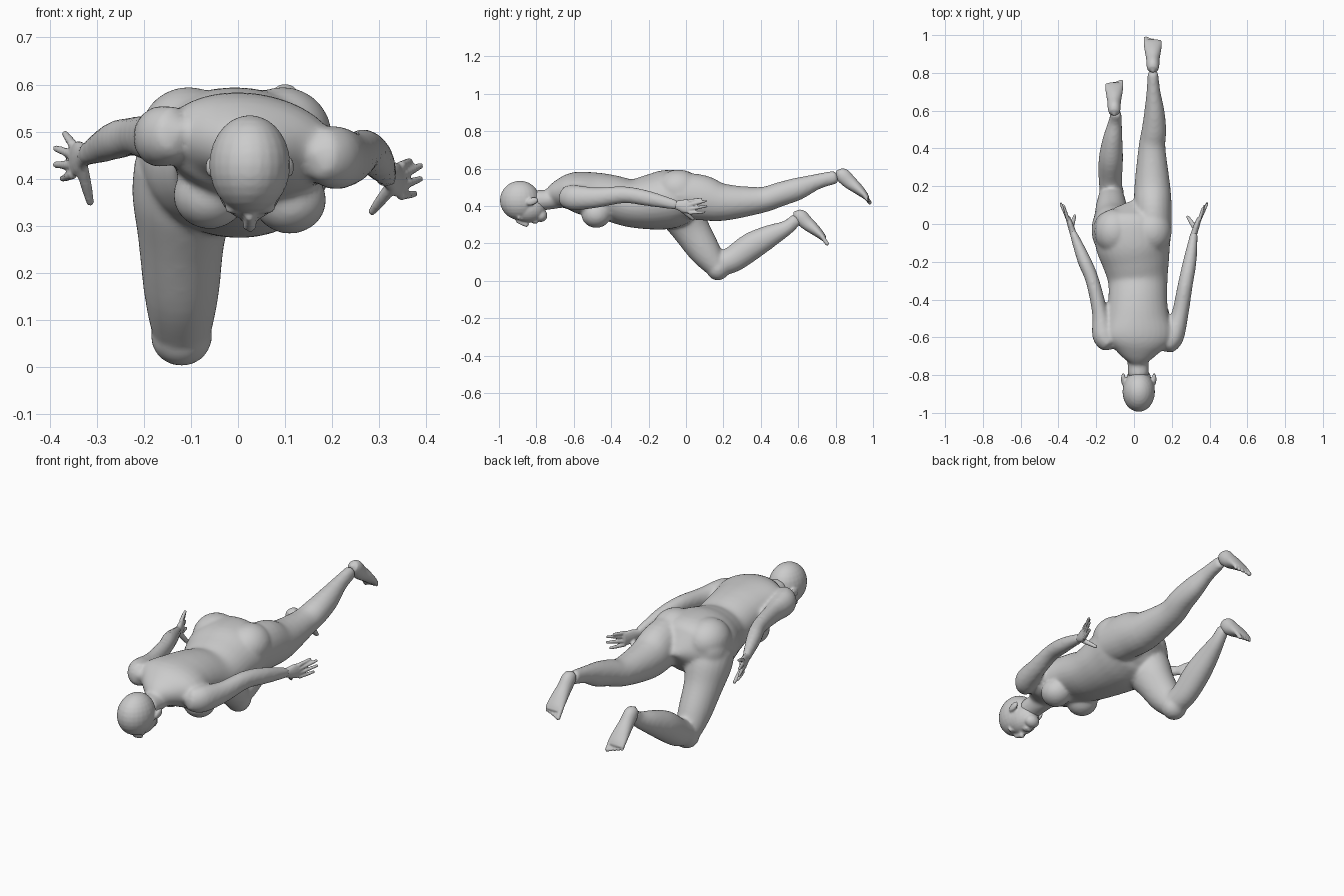
import bpy, bmesh, math
from mathutils import Vector, Matrix


def smooth_rings(rings, steps=4):
    """Catmull-Rom interpolation of (x, y, z, half width, half depth, roll)."""
    rs = [tuple(r) + (0,) * (6 - len(r)) for r in rings]
    out = []
    for i in range(len(rs) - 1):
        a, b, c, d = rs[max(i - 1, 0)], rs[i], rs[i + 1], rs[min(i + 2, len(rs) - 1)]
        for s in range(steps):
            t = s / steps
            out.append([0.5 * (2 * q + (r - p) * t + (2 * p - 5 * q + 4 * r - w) * t * t
                        + (3 * q - p - 3 * r + w) * t ** 3) for p, q, r, w in zip(a, b, c, d)])
    return out + [list(rs[-1])]


def tube(bm, rings, n=20):
    """Closed, round-ended loft through elliptical rings."""
    rs = smooth_rings(rings)
    pts = [Vector(r[:3]) for r in rs]
    loops = []
    for i, r in enumerate(rs):
        t = (pts[min(i + 1, len(rs) - 1)] - pts[max(i - 1, 0)]).normalized()
        u = Vector((math.cos(r[5]), 0, -math.sin(r[5])))
        u = (u - t * u.dot(t)).normalized()
        v = t.cross(u)
        loops.append([bm.verts.new(pts[i] + u * r[3] * math.cos(a) + v * r[4] * math.sin(a))
                      for a in (2 * math.pi * k / n for k in range(n))])
    for a, b in zip(loops, loops[1:]):
        for k in range(n):
            bm.faces.new((a[k], a[(k + 1) % n], b[(k + 1) % n], b[k]))
    for loop, i, j in ((loops[0], 0, 1), (loops[-1], -1, -2)):
        tip = bm.verts.new(pts[i] + (pts[i] - pts[j]).normalized() * min(rs[i][3], rs[i][4]) * 0.7)
        for k in range(n):
            f = (loop[k], loop[(k + 1) % n], tip)
            bm.faces.new(f if i else f[::-1])


def ball(bm, c, r, tilt=0):
    m = Matrix.Translation(c) @ Matrix.Rotation(tilt, 4, 'X') @ Matrix.Diagonal((*r, 1))
    bmesh.ops.create_uvsphere(bm, u_segments=24, v_segments=14, radius=1, matrix=m)


def finish(bm, name, voxel, iterations):
    """Fuse overlapping volumes into one skin and relax it."""
    bmesh.ops.recalc_face_normals(bm, faces=bm.faces)
    me = bpy.data.meshes.new(name)
    bm.to_mesh(me)
    bm.free()
    ob = bpy.data.objects.new(name, me)
    bpy.context.collection.objects.link(ob)
    m = ob.modifiers.new("fuse", 'REMESH')
    m.mode, m.voxel_size, m.use_smooth_shade = 'VOXEL', voxel, True
    s = ob.modifiers.new("relax", 'SMOOTH')
    s.factor, s.iterations = 0.5, iterations


# Torso, with the shoulders rolled slightly
bm = bmesh.new()
tube(bm, [(.02, -.72, .445, .06, .055, .1), (.022, -.67, .465, .12, .078, .12),
          (.025, -.6, .475, .185, .105, .12), (.02, -.5, .46, .168, .12, .12),
          (.02, -.4, .442, .156, .124, .1), (.02, -.3, .416, .158, .128, .06),
          (.01, -.2, .42, .178, .146, .03), (-.005, -.1, .435, .2, .158),
          (-.01, 0, .45, .203, .142), (-.01, .05, .45, .17, .11)], 32)
tube(bm, [(.02, -.66, .46, .07, .07), (.021, -.72, .436, .057, .054), (.023, -.8, .43, .056, .056)])
for x, z in ((-.06, .365), (.11, .355)):
    ball(bm, (x, -.48, z), (.078, .08, .072))
for x in (-.105, .095):
    ball(bm, (x, -.04, .49), (.105, .12, .105))

# Arms
tube(bm, [(-.13, -.64, .5, .045, .055), (-.163, -.59, .49, .058, .065), (-.18, -.47, .485, .042, .052),
          (-.22, -.3, .49, .036, .042), (-.265, -.19, .48, .036, .041), (-.325, -.04, .45, .019, .025)])
tube(bm, [(.17, -.65, .455, .045, .055), (.205, -.6, .445, .058, .068), (.243, -.48, .445, .045, .055),
          (.27, -.33, .46, .04, .045), (.295, -.2, .44, .036, .041), (.318, -.05, .405, .02, .026)])

# Stretched leg
tube(bm, [(.1, -.05, .46, .1, .12), (.1, .08, .445, .1, .122), (.097, .2, .42, .095, .1),
          (.095, .4, .432, .072, .07), (.106, .5, .462, .065, .065), (.108, .6, .493, .053, .06),
          (.103, .7, .53, .037, .042), (.1, .8, .555, .028, .036)], 24)
# Bent leg: thigh, knee, calf
tube(bm, [(-.11, -.06, .43, .11, .12), (-.115, -.02, .36, .11, .12), (-.12, .03, .27, .092, .1),
          (-.12, .1, .16, .08, .085), (-.12, .155, .085, .066, .064)], 24)
ball(bm, (-.12, .17, .066), (.066, .062, .064))
tube(bm, [(-.12, .16, .08, .06, .06), (-.125, .25, .115, .063, .07), (-.122, .35, .185, .064, .074),
          (-.113, .45, .24, .052, .06), (-.1, .54, .285, .036, .04), (-.095, .59, .33, .028, .034)], 24)
finish(bm, "body", .0095, 7)

# Head: skull, jaw, brow, nose, lips, ears
bm = bmesh.new()
cx = .025
ball(bm, (cx, -.888, .43), (.086, .107, .105))
ball(bm, (cx, -.845, .39), (.07, .095, .078))
ball(bm, (cx, -.775, .35), (.04, .034, .035))
tube(bm, [(cx, -.905, .322, .01, .01), (cx, -.875, .308, .011, .012), (cx, -.848, .3, .016, .014)], 12)
for z in (-.814, -.801):
    ball(bm, (cx, z, .317), (.024, .008, .012))
for s in (-1, 1):
    ball(bm, (cx + s * .033, -.893, .337), (.022, .01, .012))
    ball(bm, (cx + s * .03, -.878, .334), (.015, .01, .01))
    ball(bm, (cx + s * .082, -.822, .425), (.012, .034, .02), .35)
finish(bm, "head", .006, 3)


# Hands: palm, four spread fingers, thumb
def hand(name, wrist, palm, tips, thumb):
    bm = bmesh.new()
    w, p = Vector(wrist), Vector(palm)
    tube(bm, [(*(w + (w - p) * .4), .018, .024), (*w, .017, .024),
              (*w.lerp(p, .5), .016, .036), (*p, .012, .038)], 14)
    for tip, off in zip(tips, (.032, .011, -.011, -.031)):
        a, b = p + Vector((0, -.012, off)), Vector(tip)
        tube(bm, [(*a, .01, .01), (*a.lerp(b, .5), .009, .009), (*b, .007, .007)], 10)
    a, b = w.lerp(p, .3) + Vector((0, 0, -.018)), Vector(thumb)
    tube(bm, [(*a, .014, .014), (*a.lerp(b, .55), .012, .012), (*b, .008, .008)], 10)
    finish(bm, name, .0045, 2)


hand("left_hand", (-.325, -.04, .45), (-.35, .035, .44),
     [(-.368, .085, .497), (-.388, .108, .465), (-.388, .11, .43), (-.373, .1, .4)],
     (-.313, .045, .347))
hand("right_hand", (.318, -.05, .405), (.345, .03, .395),
     [(.365, .085, .438), (.388, .108, .428), (.388, .112, .4), (.376, .1, .368)],
     (.283, .04, .328))


# Feet: toes pointed back and down, soles up
def foot(name, x, dy, dz, inner):
    bm = bmesh.new()
    tube(bm, [(x, y + dy, z + dz, w, t) for y, z, w, t in (
        (.818, .578, .028, .028), (.84, .562, .034, .04), (.875, .528, .036, .037),
        (.915, .495, .043, .03), (.95, .463, .048, .021), (.968, .442, .047, .014))])
    for i in range(5):
        tx = x + inner * (.037 - i * .0185)
        r, back = (.012 if i == 0 else .0085), i * .004
        tube(bm, [(tx, .955 + dy - back, .458 + dz + back, r, r),
                  (tx, .985 + dy - back, .415 + dz + back, r, r * .9)], 10)
    finish(bm, name, .0045, 3)


foot("stretched_foot", .1, 0, 0, -1)
foot("bent_foot", -.105, -.228, -.22, 1)
